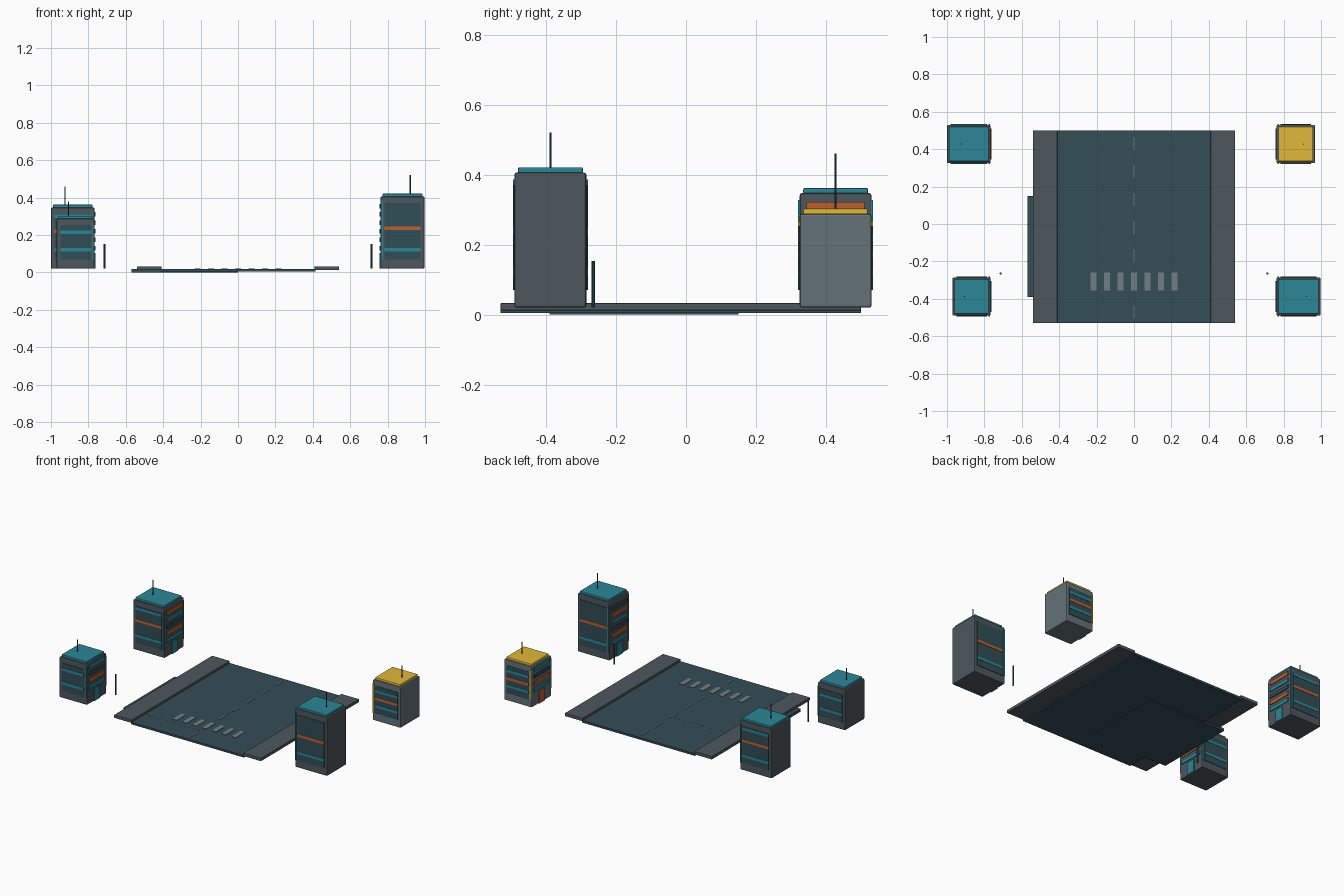
import bpy

if "Cube" in bpy.data.objects:
    bpy.data.objects.remove(bpy.data.objects["Cube"])

# colours
def mat(name, r, g, b):
    m = bpy.data.materials.new(name)
    m.diffuse_color = (r, g, b, 1)
    m.use_nodes = True
    m.node_tree.nodes["Principled BSDF"].inputs["Base Color"].default_value = m.diffuse_color
    return m

ROAD = mat("asphalt", 0.035, 0.075, 0.095)
WALK = mat("pavement", 0.075, 0.095, 0.11)
WALL = mat("wall", 0.075, 0.095, 0.11)
PALE = mat("pale_wall", 0.13, 0.17, 0.19)
GLASS = mat("glass", 0.03, 0.075, 0.095)
TEAL = mat("teal", 0.025, 0.24, 0.31)
ORANGE = mat("orange", 0.5, 0.12, 0.03)
YELLOW = mat("yellow", 0.75, 0.48, 0.04)
PAINT = mat("road_paint", 0.16, 0.21, 0.23)
METAL = mat("metal", 0.02, 0.07, 0.09)


def box(name, x, y, z, m, bevel=0):
    """Box from (min, max) ranges on each axis."""
    bpy.ops.mesh.primitive_cube_add(size=1, location=[sum(r) / 2 for r in (x, y, z)])
    o = bpy.context.object
    o.name = name
    o.scale = [abs(r[1] - r[0]) for r in (x, y, z)]
    bpy.ops.object.transform_apply(location=False, rotation=False, scale=True)
    o.data.materials.append(m)
    if bevel:
        b = o.modifiers.new("bevel", 'BEVEL')
        b.width, b.segments = bevel, 2
    return o


def rod(name, x, y, z0, z1, r, m):
    bpy.ops.mesh.primitive_cylinder_add(vertices=10, radius=r, depth=z1 - z0,
                                        location=(x, y, (z0 + z1) / 2))
    o = bpy.context.object
    o.name = name
    o.data.materials.append(m)
    bpy.ops.object.shade_smooth_by_angle()


# street
Y = (-0.53, 0.50)
box("road", (-0.415, 0.415), Y, (0.004, 0.018), ROAD)
box("side_lane", (-0.57, 0.0), (-0.39, 0.15), (0.0, 0.0184), ROAD)
for s, side in ((-1, "left"), (1, "right")):
    box(side + "_pavement", (s * 0.41, s * 0.54), Y, (0.012, 0.033), WALK, 0.003)
    rod(side + "_post", s * 0.713, -0.265, 0.02, 0.153, 0.0055, METAL)
for i in range(7):
    x = (i - 3) * 0.072
    box("crossing_stripe", (x - 0.016, x + 0.016), (-0.355, -0.26), (0.016, 0.021), PAINT)
    y = 0.43 - i * 0.15
    box("lane_dash", (-0.004, 0.004), (y - 0.035, y + 0.035), (0.016, 0.0205), PAINT)


def building(name, x, y, top, wall, accent, bands, mast_x, mast_top):
    cx, cy = sum(x) / 2, sum(y) / 2
    box(name + "_body", x, y, (0.02, top), wall, 0.006)
    box(name + "_roof", (x[0] + 0.01, x[1] - 0.01), (y[0] + 0.01, y[1] - 0.01),
        (top - 0.002, top + 0.015), accent, 0.004)
    rod(name + "_mast", mast_x, cy, top, mast_top, 0.003, METAL)
    # glass panels and colour bands on the front and back
    px = (x[0] + 0.02, x[1] - 0.02)
    for s, yf in ((-1, y[0]), (1, y[1])):
        box(name + "_glass", px, (yf - s * 0.004, yf + s * 0.003), (0.07, top - 0.035), GLASS)
        for z, m in bands:
            box(name + "_band", px, (yf - s * 0.004, yf + s * 0.005), (z - 0.009, z + 0.009), m)
    # side facing the road: window rows, corner trims and door
    s = -1 if cx > 0 else 1
    xf = x[0] if cx > 0 else x[1]
    z, i = 0.13, 0
    while z < top - 0.02:
        m = (TEAL, ORANGE, GLASS)[i % 3]
        box(name + "_window_row", (xf - s * 0.004, xf + s * 0.005),
            (y[0] + 0.02, y[1] - 0.02), (z - 0.012, z + 0.012), m)
        z += 0.045
        i += 1
    for t, yf in ((-1, y[0]), (1, y[1])):
        box(name + "_corner_trim", (xf - s * 0.012, xf - s * 0.004),
            (yf - t * 0.004, yf + t * 0.005), (0.07, top - 0.02), accent)
    door = ORANGE if accent is YELLOW else TEAL
    box(name + "_door", (xf - s * 0.004, xf + s * 0.005),
        (cy - 0.03, cy + 0.03), (0.022, 0.105), door)


FRONT, BACK = (-0.49, -0.285), (0.325, 0.53)
building("back_left_block", (-1.0, -0.767), BACK, 0.347, WALL, TEAL,
         ((0.30, TEAL), (0.22, ORANGE), (0.12, TEAL)), -0.925, 0.46)
building("front_left_block", (-0.97, -0.767), FRONT, 0.288, WALL, TEAL,
         ((0.214, TEAL), (0.122, TEAL)), -0.907, 0.38)
building("front_right_block", (0.762, 0.997), FRONT, 0.406, WALL, TEAL,
         ((0.237, ORANGE), (0.122, TEAL)), 0.921, 0.52)
building("back_right_block", (0.762, 0.967), BACK, 0.288, PALE, YELLOW,
         ((0.22, TEAL), (0.17, ORANGE), (0.12, TEAL)), 0.905, 0.38)
